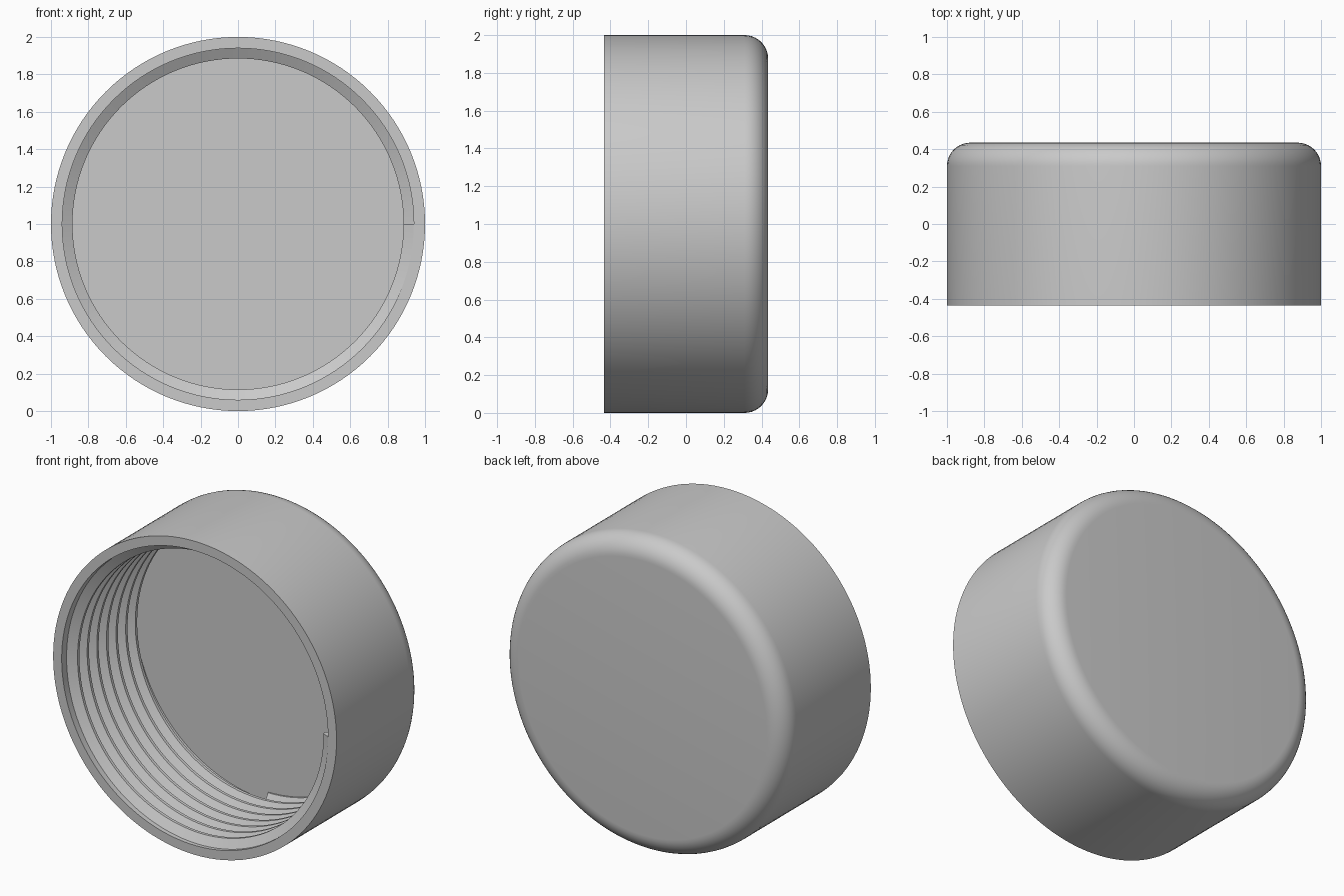
import bpy, bmesh, math
from mathutils import Vector

if "Cube" in bpy.data.objects:
    bpy.data.objects.remove(bpy.data.objects["Cube"], do_unlink=True)

FRONT, BACK = -0.435, 0.435
BORE, CREST = 0.94, 0.885
FLOOR = FRONT + 0.745
ROUND = 0.125
PITCH, TURNS = 0.097, 7.25
SEGMENTS = 128
AXIS = Vector((0, 0, 1))

grey = bpy.data.materials.new("light_grey_plastic")
grey.use_nodes = True
colour = (0.59, 0.59, 0.59, 1)
grey.diffuse_color = colour
grey.node_tree.nodes["Principled BSDF"].inputs["Base Color"].default_value = colour


def finish(name, bm):
    """Turn a bmesh into a shaded, coloured object."""
    bmesh.ops.recalc_face_normals(bm, faces=bm.faces)
    mesh = bpy.data.meshes.new(name)
    bm.to_mesh(mesh)
    bm.free()
    mesh.materials.append(grey)
    obj = bpy.data.objects.new(name, mesh)
    bpy.context.collection.objects.link(obj)
    bpy.ops.object.select_all(action="DESELECT")
    obj.select_set(True)
    bpy.context.view_layer.objects.active = obj
    bpy.ops.object.shade_smooth_by_angle(angle=math.radians(30))
    return obj


# Cap shell: lathe of (radius, depth) with a rounded back edge
profile = [(0, FLOOR), (BORE, FLOOR), (BORE, FRONT), (1, FRONT)]
for i in range(11):
    a = math.pi / 2 * i / 10
    profile.append((1 - ROUND + ROUND * math.cos(a), BACK - ROUND + ROUND * math.sin(a)))
profile.append((0, BACK))

bm = bmesh.new()
verts = [bm.verts.new((r, y, 1)) for r, y in profile]
edges = [bm.edges.new(pair) for pair in zip(verts, verts[1:])]
bmesh.ops.spin(bm, geom=verts + edges, cent=AXIS, axis=(0, 1, 0),
               angle=math.tau, steps=SEGMENTS, use_merge=True)
bmesh.ops.remove_doubles(bm, verts=bm.verts, dist=0.0001)
finish("cap_shell", bm)

# Internal thread: ridge section swept along a helix, sunk slightly into the wall
ridge = [(BORE + 0.01, 0.001), (BORE, 0.001), (CREST, 0.033),
         (CREST, 0.052), (BORE, 0.084), (BORE + 0.01, 0.084)]
bm = bmesh.new()
rings = []
for i in range(int(TURNS * SEGMENTS) + 1):
    t = i / SEGMENTS
    a = -math.tau * t
    rings.append([bm.verts.new((r * math.cos(a), FRONT + d + PITCH * t, 1 + r * math.sin(a)))
                  for r, d in ridge])
for one, two in zip(rings, rings[1:]):
    for k in range(len(ridge)):
        n = (k + 1) % len(ridge)
        bm.faces.new((one[k], one[n], two[n], two[k]))
bm.faces.new(rings[0])
bm.faces.new(rings[-1])
finish("inner_thread", bm)
